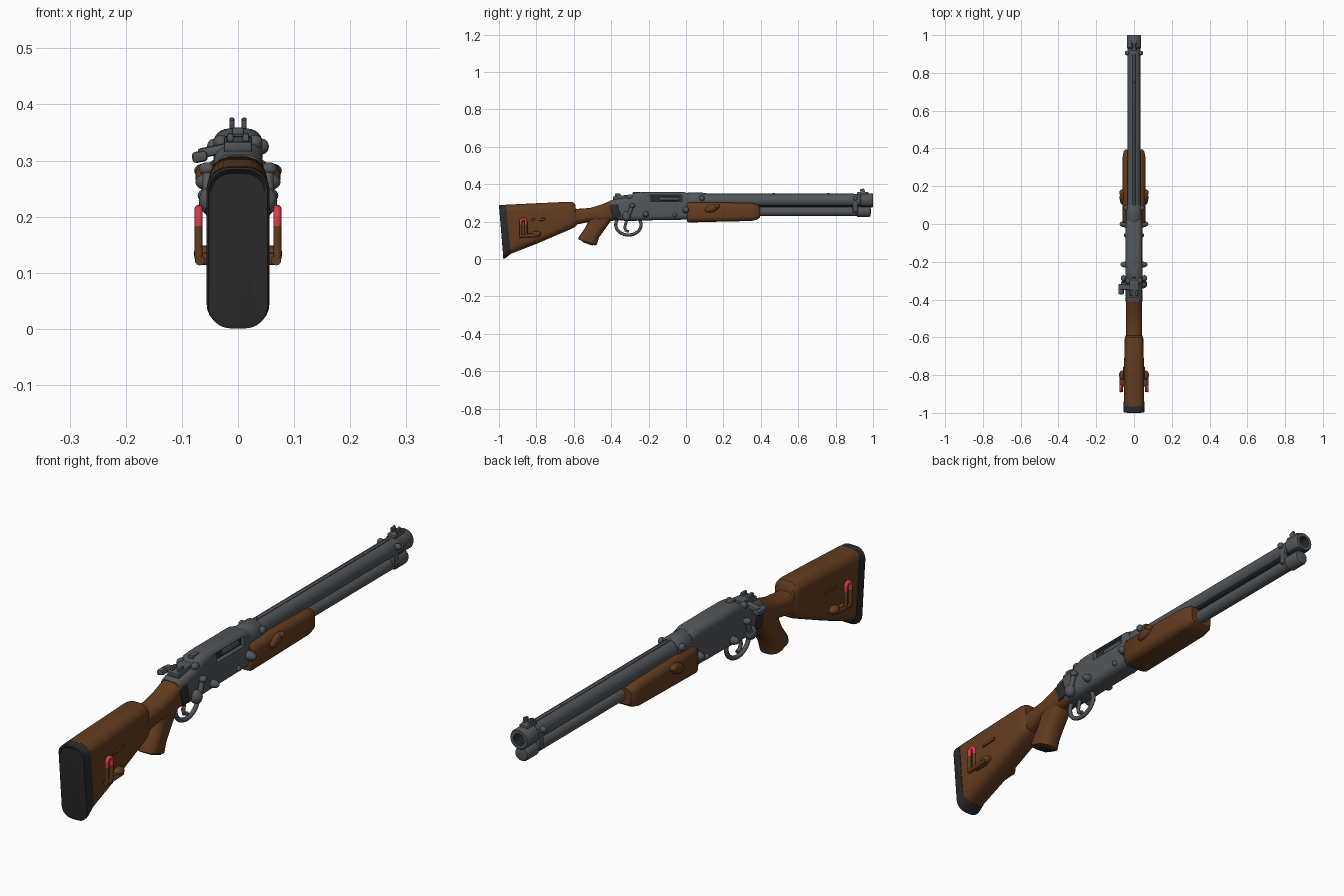
import bpy, bmesh, math
from mathutils import Vector, Euler

if "Cube" in bpy.data.objects:
    bpy.data.objects.remove(bpy.data.objects["Cube"])


def material(name, rgb):
    m = bpy.data.materials.new(name)
    m.diffuse_color = (*rgb, 1)
    m.use_nodes = True
    m.node_tree.nodes["Principled BSDF"].inputs["Base Color"].default_value = m.diffuse_color
    return m


METAL = material("gunmetal", (0.085, 0.094, 0.103))
DARK = material("dark metal", (0.022, 0.024, 0.026))
WOOD = material("walnut", (0.125, 0.045, 0.014))
RUBBER = material("rubber", (0.024, 0.024, 0.025))
RED = material("red", (0.68, 0.045, 0.075))


def finish(bm, name, mats, rule=None, angle=35):
    bmesh.ops.recalc_face_normals(bm, faces=bm.faces)
    if rule:
        for f in bm.faces:
            f.material_index = int(rule(f))
    me = bpy.data.meshes.new(name)
    bm.to_mesh(me)
    bm.free()
    for m in mats:
        me.materials.append(m)
    ob = bpy.data.objects.new(name, me)
    bpy.context.collection.objects.link(ob)
    bpy.ops.object.select_all(action='DESELECT')
    ob.select_set(True)
    bpy.context.view_layer.objects.active = ob
    bpy.ops.object.shade_smooth_by_angle(angle=math.radians(angle))
    return ob


def skin(rings, closed=False, caps=True):
    """Join equal rings of points with quads."""
    bm = bmesh.new()
    vs = [[bm.verts.new(p) for p in r] for r in rings]
    n = len(vs[0])
    pairs = list(zip(vs, vs[1:])) + ([(vs[-1], vs[0])] if closed else [])
    for a, b in pairs:
        for i in range(n):
            j = (i + 1) % n
            bm.faces.new((a[i], a[j], b[j], b[i]))
    if caps and not closed:
        bm.faces.new(vs[0])
        bm.faces.new(vs[-1])
    return bm


def loft(name, stations, mats, rnd=0.7, rule=None):
    """Rounded sections; each station is (y1, z1, y2, z2, half width)."""
    rings = []
    for y1, z1, y2, z2, hw in stations:
        a, b = Vector((0, y1, z1)), Vector((0, y2, z2))
        mid, up = (a + b) / 2, (a - b).normalized()
        hh = (a - b).length / 2
        r = rnd * min(hw, hh)
        ring = []
        for q, (sx, sz) in enumerate([(1, 1), (-1, 1), (-1, -1), (1, -1)]):
            for k in range(7):
                t = math.pi / 2 * (q + k / 6)
                ring.append(mid + Vector((sx * (hw - r) + r * math.cos(t), 0, 0))
                            + up * (sz * (hh - r) + r * math.sin(t)))
        rings.append(ring)
    return finish(skin(rings), name, mats, rule)


def lathe(name, profile, z, mats, rule=None, n=32):
    """Revolve (y, radius) points about a line along y."""
    rings = [[(r * math.cos(2 * math.pi * i / n), y, z + r * math.sin(2 * math.pi * i / n))
              for i in range(n)] for y, r in profile]
    return finish(skin(rings), name, mats, rule)


def tube(name, pts, r, mats, closed=False, rule=None, n=10):
    """Round rod along a path lying in a plane of constant x."""
    pts = [Vector(p) for p in pts]
    rings, m = [], len(pts)
    for i, p in enumerate(pts):
        a = pts[(i - 1) % m] if closed else pts[max(i - 1, 0)]
        b = pts[(i + 1) % m] if closed else pts[min(i + 1, m - 1)]
        side = (b - a).normalized().cross(Vector((1, 0, 0)))
        rings.append([p + side * r * math.cos(2 * math.pi * k / n)
                      + Vector((r * math.sin(2 * math.pi * k / n), 0, 0)) for k in range(n)])
    return finish(skin(rings, closed), name, mats, rule, 50)


def box(name, c, size, mat, rot=(0, 0, 0), bevel=0.004):
    bm = bmesh.new()
    bmesh.ops.create_cube(bm, size=1)
    bmesh.ops.scale(bm, vec=size, verts=bm.verts)
    if bevel:
        bmesh.ops.bevel(bm, geom=bm.edges[:], offset=bevel, segments=2, affect='EDGES', profile=0.5)
    bmesh.ops.rotate(bm, matrix=Euler(rot).to_matrix(), verts=bm.verts)
    bmesh.ops.translate(bm, vec=c, verts=bm.verts)
    return finish(bm, name, [mat])


def dome(name, c, size, mat, rot=(0, 0, 0)):
    bm = bmesh.new()
    bmesh.ops.create_uvsphere(bm, u_segments=20, v_segments=12, radius=1)
    bmesh.ops.scale(bm, vec=size, verts=bm.verts)
    bmesh.ops.rotate(bm, matrix=Euler(rot).to_matrix(), verts=bm.verts)
    bmesh.ops.translate(bm, vec=c, verts=bm.verts)
    return finish(bm, name, [mat], None, 60)


# Butt pad, stock with raised comb, wrist and pistol grip
loft("butt_pad", [(-.992, .277, -.978, .008, .048), (-1.0, .284, -.975, .001, .053),
                  (-.997, .288, -.968, .003, .056), (-.962, .29, -.938, .026, .056)], [RUBBER], .75)
loft("stock", [(-.965, .29, -.94, .026, .054), (-.8, .298, -.79, .085, .053),
               (-.62, .306, -.61, .162, .05), (-.602, .303, -.596, .17, .047),
               (-.592, .29, -.585, .178, .041)], [WOOD], .7)
loft("wrist", [(-.63, .272, -.63, .17, .04), (-.58, .268, -.58, .185, .042),
               (-.51, .273, -.51, .2, .042), (-.45, .292, -.44, .195, .043),
               (-.385, .318, -.36, .21, .043)], [WOOD], .8)
loft("pistol_grip", [(-.52, .23, -.385, .225, .036), (-.525, .195, -.415, .185, .04),
                     (-.54, .165, -.44, .15, .041), (-.572, .12, -.465, .115, .043),
                     (-.577, .106, -.478, .074, .043), (-.565, .1, -.487, .073, .036)], [WOOD], .85)
box("grip_cap", (0, -.526, .084), (.056, .06, .006), RUBBER, (-.35, 0, 0), .002)

# Receiver with ejection port cut in the right side
receiver = loft("receiver", [(-.41, .31, -.4, .25, .037), (-.385, .318, -.365, .208, .043),
                             (-.31, .332, -.31, .202, .044), (-.27, .354, -.27, .204, .044),
                             (-.24, .357, -.24, .206, .044), (-.01, .357, -.01, .21, .044),
                             (.02, .348, .02, .215, .042)], [METAL], .6)
cutter = box("port_cutter", (.06, -.105, .324), (.07, .165, .036), DARK, bevel=0)
cutter.hide_render = True
mod = receiver.modifiers.new("port", 'BOOLEAN')
mod.operation, mod.object, mod.solver = 'DIFFERENCE', cutter, 'EXACT'
bpy.context.view_layer.objects.active = receiver
bpy.ops.object.modifier_apply(modifier="port")
bpy.data.objects.remove(cutter)
box("port_floor", (.0265, -.105, .324), (.004, .162, .034), DARK, bevel=0)
box("bolt", (.03, -.09, .322), (.012, .1, .017), METAL)
for s in (-1, 1):
    box("tang_plate", (s * .042, -.378, .255), (.006, .045, .07), DARK, (.3, 0, 0), .002)

# Barrel with open bore, magazine tube, collar and end caps
lathe("barrel", [(-.02, .034), (.93, .034), (.935, .038), (.995, .038), (1.0, .035),
                 (1.0, .022), (.9, .021)], .313, [METAL, DARK],
      lambda f: f.normal.z < -.75 or math.hypot(f.calc_center_median().x,
                                              f.calc_center_median().z - .313) < .025)
lathe("barrel_collar", [(.0, .036), (.01, .042), (.09, .042), (.1, .036)], .313, [METAL])
lathe("magazine_tube", [(0, .024), (.97, .024)], .253, [METAL])
lathe("magazine_cap", [(.915, .024), (.92, .029), (.975, .029), (.985, .025), (.988, .012)], .253, [METAL])
box("barrel_rib", (0, .5, .346), (.014, .8, .006), METAL, bevel=.002)
box("barrel_band", (0, .905, .29), (.066, .028, .085), METAL, bevel=.01)
box("band_bridge", (0, .95, .279), (.022, .06, .03), DARK)

# Fore-end around the tube
loft("fore_end", [(.005, .3, .005, .2, .055), (.015, .304, .015, .195, .061),
                  (.2, .302, .2, .2, .062), (.35, .298, .35, .203, .061),
                  (.38, .293, .38, .21, .056), (.395, .282, .395, .222, .046)], [WOOD], .55)

# Front sight
box("front_sight_base", (0, .945, .35), (.034, .06, .016), METAL)
for s in (-1, 1):
    box("front_sight_ear", (s * .011, .944, .362), (.009, .024, .026), METAL, (.2, 0, 0), .003)
    dome("band_screw", (s * .036, .905, .325), (.013, .012, .012), METAL)

# Rear sight, top lever and top knobs
box("rear_sight_base", (0, -.345, .329), (.05, .09, .02), METAL, (.12, 0, 0))
for s in (-1, 1):
    box("rear_sight_ear", (s * .014, -.365, .338), (.012, .03, .022), METAL)
    dome("sight_knob", (s * .03, -.3, .332), (.014, .018, .014), METAL)
box("top_lever_arm", (-.042, -.335, .318), (.06, .028, .018), METAL, (0, -.2, 0), .006)
box("top_lever_pad", (-.068, -.345, .307), (.028, .055, .02), METAL, (0, -.2, 0), .007)
box("top_catch", (0, -.265, .352), (.022, .04, .014), METAL)
for y in (.1, .47, .76):
    dome("barrel_stud", (0, y, .347), (.007, .014, .005), METAL)

# Trigger guard and trigger
guard = [(0, -.308 + .068 * math.cos(t), .183 + .055 * math.sin(t))
         for t in [2 * math.pi * i / 32 for i in range(32)]]
tube("trigger_guard", guard, .0085, [METAL], True)
tube("trigger", [(0, -.315, .215), (0, -.322, .19), (0, -.328, .168), (0, -.322, .152),
                 (0, -.305, .146)], .0075, [METAL])

# Details repeated on both sides
for s in (-1, 1):
    # receiver bolts
    for y, z, r, x in [(-.215, .238, .016, .072), (0, .262, .018, .076), (-.06, .235, .011, .054),
                       (.085, .325, .014, .055)]:
        dome("receiver_bolt", (s * .043, y, z), (x - .043, r, r), METAL)
    # side lever
    tube("side_lever", [(s * .054, -.315, .22), (s * .054, -.3, .25), (s * .054, -.288, .285)],
         .01, [METAL])
    dome("lever_pivot", (s * .048, -.318, .228), (.022, .023, .026), METAL)
    dome("lever_knob", (s * .055, -.287, .285), (.015, .016, .012), METAL)
    # fore-end knob
    dome("fore_end_knob", (s * .062, .14, .272), (.014, .04, .02), WOOD, (.35, 0, 0))
    dome("fore_end_stud", (s * .064, .165, .282), (.014, .017, .012), WOOD)
    # hairpin sling loop, red at the top
    arc = [(-.87 + .014 * math.cos(t), .2 + .014 * math.sin(t))
           for t in [math.pi * i / 8 for i in range(9)]]
    path = [(-.856, .125), (-.856, .183), (-.856, .187)] + arc + [(-.884, .187), (-.884, .183), (-.884, .125)]
    tube("sling_loop", [(s * .07, y, z) for y, z in path], .0075, [WOOD, RED],
         rule=lambda f: f.calc_center_median().z > .184)
    tube("sling_foot", [(s * .068, -.89, .122), (s * .068, -.79, .126)], .009, [WOOD])
    box("sling_mount", (s * .058, -.83, .125), (.028, .06, .022), WOOD, bevel=.006)
    dome("sling_knob", (s * .06, -.8, .134), (.019, .025, .015), WOOD)
    box("stock_bar", (s * .053, -.79, .21), (.01, .07, .014), WOOD, (.05, 0, 0))
